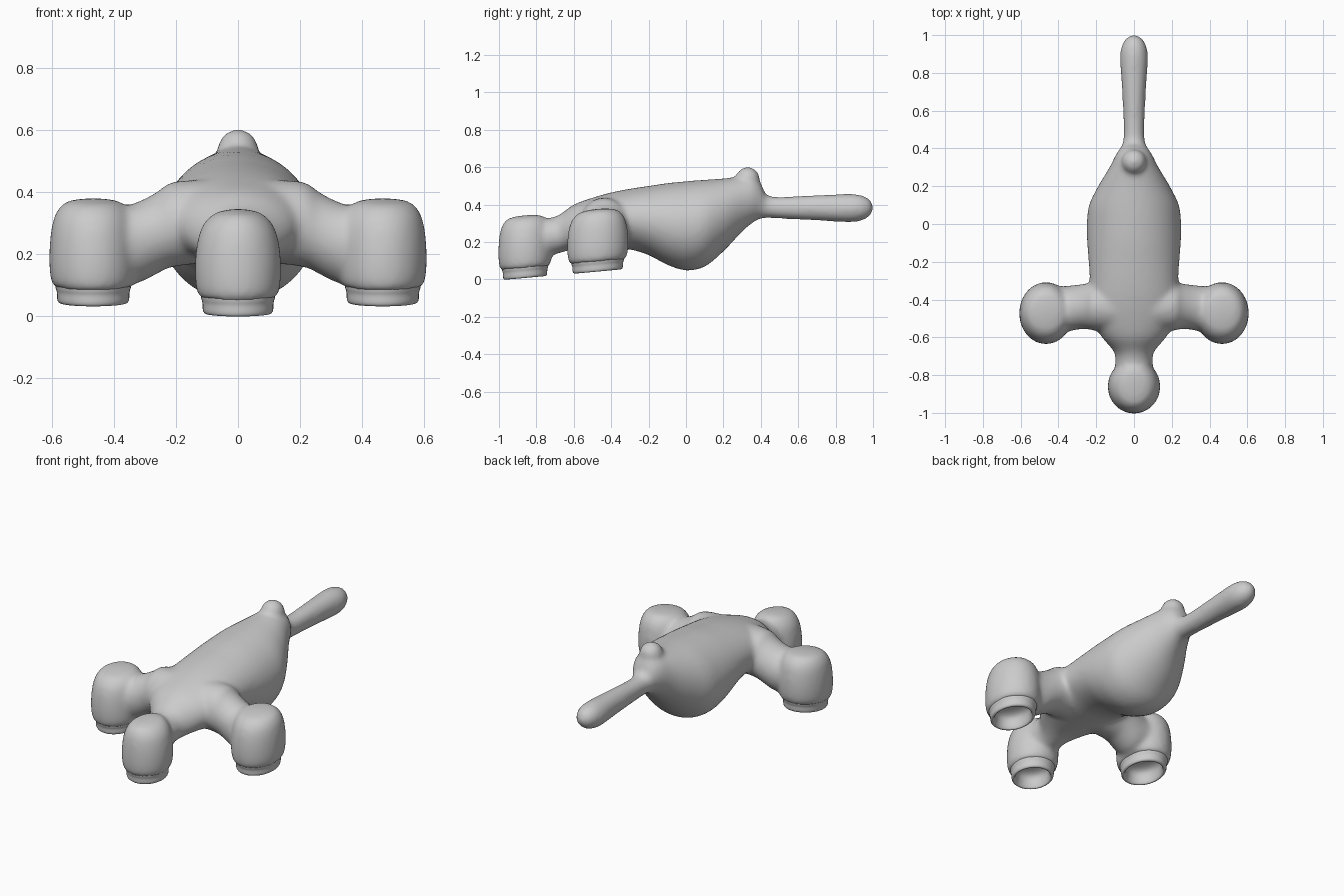
import bpy, bmesh, math

if "Cube" in bpy.data.objects:
    bpy.data.objects.remove(bpy.data.objects["Cube"])

SEG = 40


def smooth_rows(rows, n=5):
    """Catmull-Rom interpolation through a short table of rows."""
    out = []
    for i in range(len(rows) - 1):
        p0, p1 = rows[max(i - 1, 0)], rows[i]
        p2, p3 = rows[i + 1], rows[min(i + 2, len(rows) - 1)]
        for k in range(n):
            t = k / n
            out.append([0.5 * (2 * b + (c - a) * t + (2 * a - 5 * b + 4 * c - d) * t * t
                               + (3 * b - a - 3 * c + d) * t ** 3)
                        for a, b, c, d in zip(p0, p1, p2, p3)])
    out.append(list(rows[-1]))
    return out


def loft(bm, rings, cap=True):
    """Skin a list of point rings."""
    loops = [[bm.verts.new(p) for p in r] for r in rings]
    faces = []
    for a, b in zip(loops, loops[1:]):
        for i in range(SEG):
            j = (i + 1) % SEG
            faces.append(bm.faces.new((a[i], a[j], b[j], b[i])))
    if cap:
        faces.append(bm.faces.new(loops[0][::-1]))
        faces.append(bm.faces.new(loops[-1]))
    bmesh.ops.recalc_face_normals(bm, faces=faces)


ANG = [2 * math.pi * i / SEG for i in range(SEG)]


def foot_rings(foot, rows):
    """Horizontal rings (height, scale), tilted slightly up towards the back."""
    cx, cy, cz, rx, ry, px, py = foot
    rings = []
    for z, s in rows:
        s = max(s, 0.01)
        sx, sy = (s ** px, s ** py) if z > 0.15 else (s, s)
        rings.append([(cx + rx * sx * math.cos(a), cy + ry * sy * math.sin(a),
                       cz + z + 0.09 * ry * sy * math.sin(a)) for a in ANG])
    return rings


def make(name, bm):
    me = bpy.data.meshes.new(name)
    bm.to_mesh(me)
    bm.free()
    for p in me.polygons:
        p.use_smooth = True
    ob = bpy.data.objects.new(name, me)
    bpy.context.collection.objects.link(ob)
    return ob


# centre x, y, base z, radius x, radius y, dome squareness x, y
FEET = [(0, -0.86, 0.008, 0.138, 0.143, 1.0, 0.65),
        (0.466, -0.472, 0.042, 0.141, 0.163, 0.7, 0.8),
        (-0.466, -0.472, 0.042, 0.141, 0.163, 0.7, 0.8)]
FOOT = [(0.05, 0.86), (0.065, 0.95), (0.11, 1.0), (0.18, 1.0), (0.25, 0.92),
        (0.295, 0.77), (0.325, 0.5), (0.336, 0.02)]
RIM = [(0.10, 0.9), (0.07, 0.88), (0.05, 0.86), (0.035, 0.83), (0.012, 0.82), (0.002, 0.78),
       (0.002, 0.71), (0.02, 0.66), (0.06, 0.6), (0.08, 0.4), (0.088, 0.01)]

# body with front neck and tail: y, top, bottom, half width
BODY = [(-0.88, 0.30, 0.10, 0.10), (-0.75, 0.325, 0.12, 0.10), (-0.68, 0.345, 0.14, 0.105),
        (-0.6, 0.40, 0.16, 0.17), (-0.5, 0.437, 0.165, 0.23), (-0.4, 0.465, 0.165, 0.24),
        (-0.3, 0.485, 0.16, 0.235), (-0.2, 0.50, 0.13, 0.24), (-0.1, 0.515, 0.078, 0.248),
        (0, 0.525, 0.048, 0.25), (0.1, 0.533, 0.068, 0.238), (0.2, 0.54, 0.15, 0.19),
        (0.3, 0.55, 0.255, 0.13), (0.36, 0.55, 0.305, 0.1), (0.4, 0.515, 0.325, 0.075),
        (0.43, 0.455, 0.328, 0.06), (0.5, 0.442, 0.325, 0.055), (0.7, 0.451, 0.315, 0.063),
        (0.87, 0.457, 0.306, 0.074), (0.94, 0.45, 0.315, 0.066), (0.985, 0.425, 0.342, 0.04),
        (1.003, 0.387, 0.379, 0.004)]
# arms: x, centre y, centre z, half y, half z
ARM = [(0, -0.44, 0.31, 0.14, 0.13), (0.2, -0.435, 0.297, 0.13, 0.137),
       (0.26, -0.436, 0.268, 0.12, 0.132), (0.33, -0.445, 0.235, 0.12, 0.13),
       (0.45, -0.465, 0.22, 0.13, 0.11)]

bm = bmesh.new()
loft(bm, [[(w * math.cos(a), y, (t + b) / 2 + (t - b) / 2 * math.sin(a)) for a in ANG]
          for y, t, b, w in smooth_rows(BODY)])
for side in (1, -1):
    loft(bm, [[(side * x, cy + hy * math.cos(a), cz + hz * math.sin(a)) for a in ANG]
              for x, cy, cz, hy, hz in smooth_rows(ARM)])
for f in FEET:
    loft(bm, foot_rings(f, smooth_rows(FOOT)))
# small knob on the back
knob = bmesh.ops.create_uvsphere(bm, u_segments=32, v_segments=20, radius=0.066)
bmesh.ops.translate(bm, verts=knob["verts"], vec=(0, 0.33, 0.536))
body = make("body", bm)

# cutter for the sockets under the feet
bm = bmesh.new()
for f in FEET:
    loft(bm, foot_rings(f, [(-0.03, 0.7), (0.11, 0.7)]))
cutter = make("socket_cutter", bm)
cutter.hide_render = True
cutter.hide_viewport = True

# blend everything into one skin
m = body.modifiers.new("skin", "REMESH")
m.mode = "VOXEL"
m.voxel_size = 0.012
m.use_smooth_shade = True
m = body.modifiers.new("blend", "SMOOTH")
m.factor = 0.5
m.iterations = 14
m = body.modifiers.new("sockets", "BOOLEAN")
m.operation = "DIFFERENCE"
m.object = cutter
m.solver = "EXACT"

# lipped hollow rims
for f, name in zip(FEET, ("front_foot_rim", "right_foot_rim", "left_foot_rim")):
    bm = bmesh.new()
    loft(bm, foot_rings(f, smooth_rows(RIM, 3)), cap=False)
    make(name, bm)
